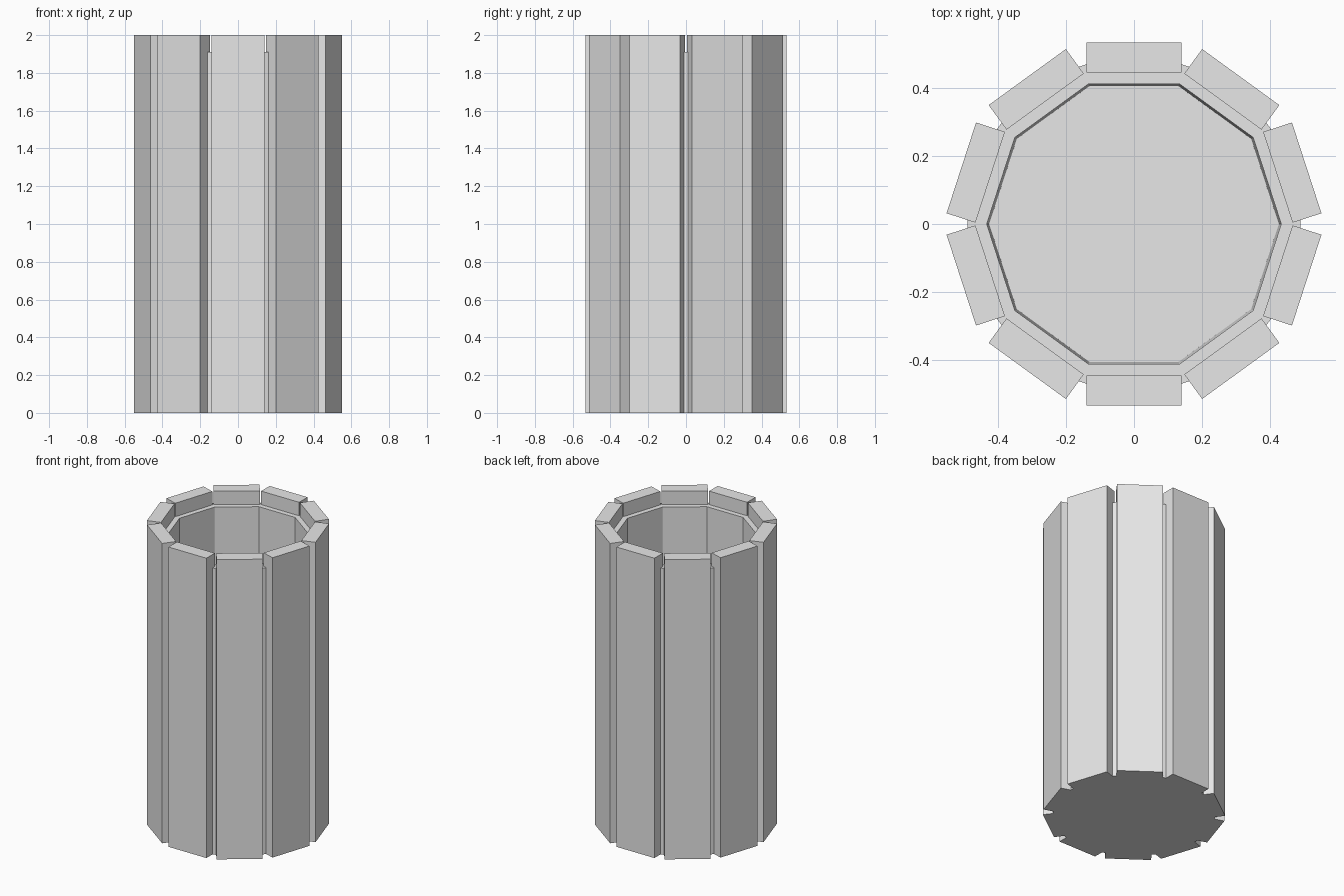
import bpy, bmesh, math
from mathutils import Matrix, Vector

cube = bpy.data.objects.get("Cube")
if cube:
    bpy.data.objects.remove(cube, do_unlink=True)

SIDES = 10
STEP = math.tau / SIDES

grey = bpy.data.materials.new("light grey")
grey.use_nodes = True
grey.diffuse_color = (0.8, 0.8, 0.8, 1)
grey.node_tree.nodes["Principled BSDF"].inputs["Base Color"].default_value = (0.8, 0.8, 0.8, 1)


def finish(name, bm):
    bmesh.ops.recalc_face_normals(bm, faces=bm.faces)
    mesh = bpy.data.meshes.new(name)
    bm.to_mesh(mesh)
    bm.free()
    mesh.materials.append(grey)
    obj = bpy.data.objects.new(name, mesh)
    bpy.context.collection.objects.link(obj)
    return obj


def ring(bm, radius, half_flat, z):
    # ten-sided loop whose corners are cut to a small flat
    verts = []
    for i in range(SIDES):
        turn = Matrix.Rotation(i * STEP, 3, 'Z')
        for side in (-1, 1):
            verts.append(bm.verts.new(turn @ Vector((radius, side * half_flat, z))))
    return verts


def bridge(bm, a, b):
    for i in range(len(a)):
        j = (i + 1) % len(a)
        bm.faces.new((a[i], a[j], b[j], b[i]))


# Hollow cup: outer wall, rim, slightly tapered inner wall and floor
bm = bmesh.new()
loops = [ring(bm, *p) for p in ((0.489, 0.012, 0), (0.489, 0.012, 1.91),
                                (0.432, 0.0005, 1.91), (0.425, 0.0005, 0.09))]
for a, b in zip(loops, loops[1:]):
    bridge(bm, a, b)
bm.faces.new(loops[0])
bm.faces.new(loops[-1])
finish("cup_body", bm)

# Ten upright slats around the wall, standing above the rim
for i in range(SIDES):
    bm = bmesh.new()
    bmesh.ops.create_cube(bm, size=1)
    place = (Matrix.Rotation((i + 0.5) * STEP, 4, 'Z')
             @ Matrix.Translation((0.4885, 0, 1))
             @ Matrix.Diagonal((0.089, 0.28, 2, 1)))
    bmesh.ops.transform(bm, matrix=place, verts=bm.verts)
    finish(f"slat_{i + 1}", bm)
